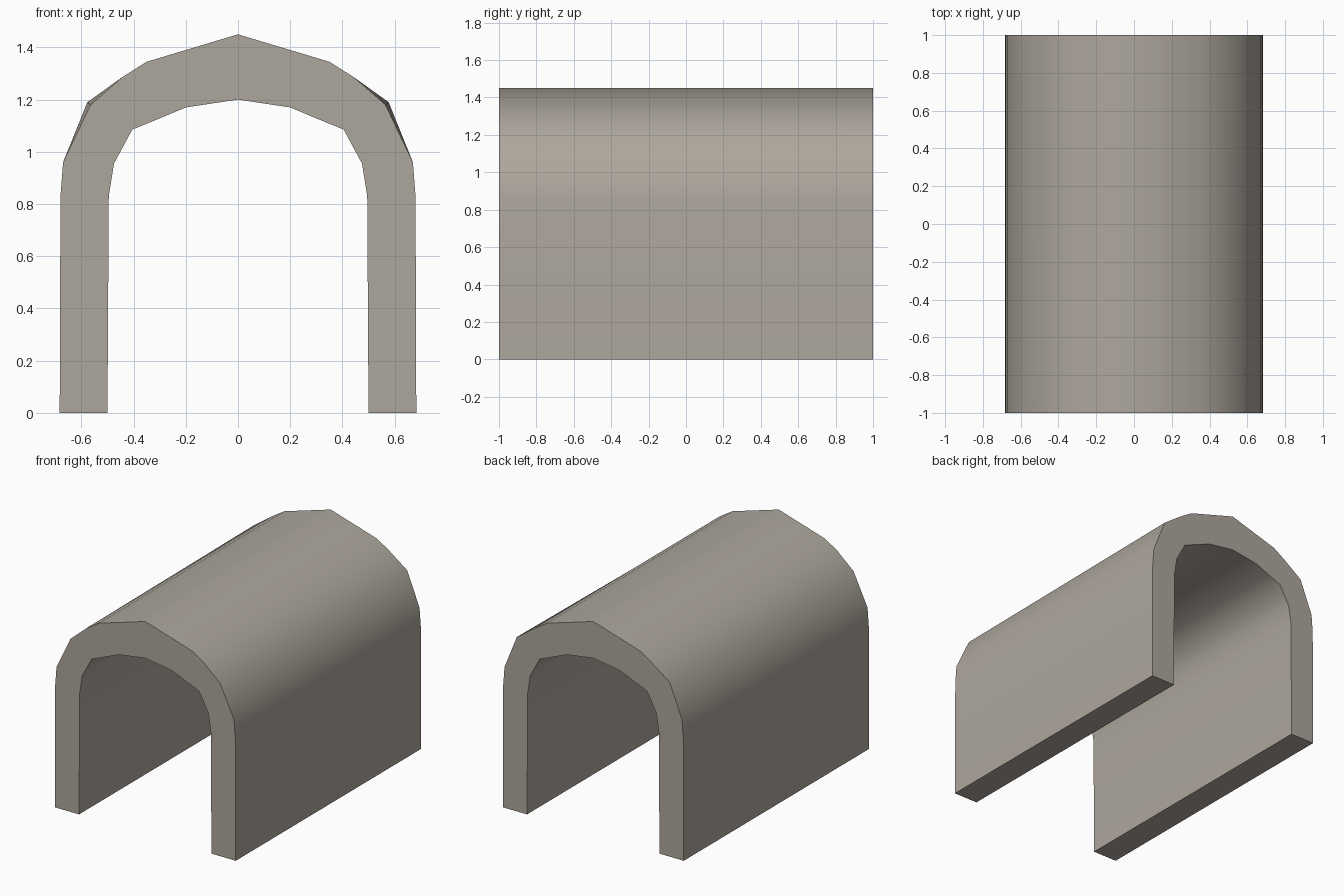
import bpy, bmesh, math

if "Cube" in bpy.data.objects:
    bpy.data.objects.remove(bpy.data.objects["Cube"])

# stone colour
stone = bpy.data.materials.new("warm grey stone")
stone.diffuse_color = (0.42, 0.385, 0.335, 1)
stone.use_nodes = True
stone.node_tree.nodes["Principled BSDF"].inputs["Base Color"].default_value = stone.diffuse_color

# right half of the vault section (x, z), foot to crown
outer_front = [(0.683, 0), (0.68, 0.83), (0.67, 0.96), (0.565, 1.18),
               (0.445, 1.285), (0.35, 1.345), (0.2, 1.39), (0, 1.45)]
outer_back = list(outer_front)
outer_back[3] = (0.577, 1.19)
inner = [(0.5, 0), (0.495, 0.83), (0.475, 0.955), (0.405, 1.085),
         (0.3, 1.128), (0.2, 1.17), (0.1, 1.185), (0, 1.2)]


def full(half):
    """Mirror a half section into a foot-to-foot arch."""
    return half + [(-x, z) for x, z in half[-2::-1]]


bm = bmesh.new()


def rail(half, y):
    return [bm.verts.new((x, y, z)) for x, z in full(half)]


of, ob = rail(outer_front, -1), rail(outer_back, 1)
nf, nb = rail(inner, -1), rail(inner, 1)

# outer shell, inner shell and both end faces
for a, b in ((of, ob), (nb, nf), (nf, of), (ob, nb)):
    for i in range(len(a) - 1):
        bm.faces.new((a[i], a[i + 1], b[i + 1], b[i]))
# feet
for i in (0, -1):
    bm.faces.new((of[i], ob[i], nb[i], nf[i]))
bmesh.ops.recalc_face_normals(bm, faces=bm.faces)

mesh = bpy.data.meshes.new("vault_arch")
bm.to_mesh(mesh)
bm.free()
mesh.materials.append(stone)
arch = bpy.data.objects.new("vault_arch", mesh)
bpy.context.collection.objects.link(arch)

# smooth along the curve, sharp at the ends and feet
bpy.context.view_layer.objects.active = arch
arch.select_set(True)
bpy.ops.object.shade_smooth_by_angle(angle=math.radians(45))
